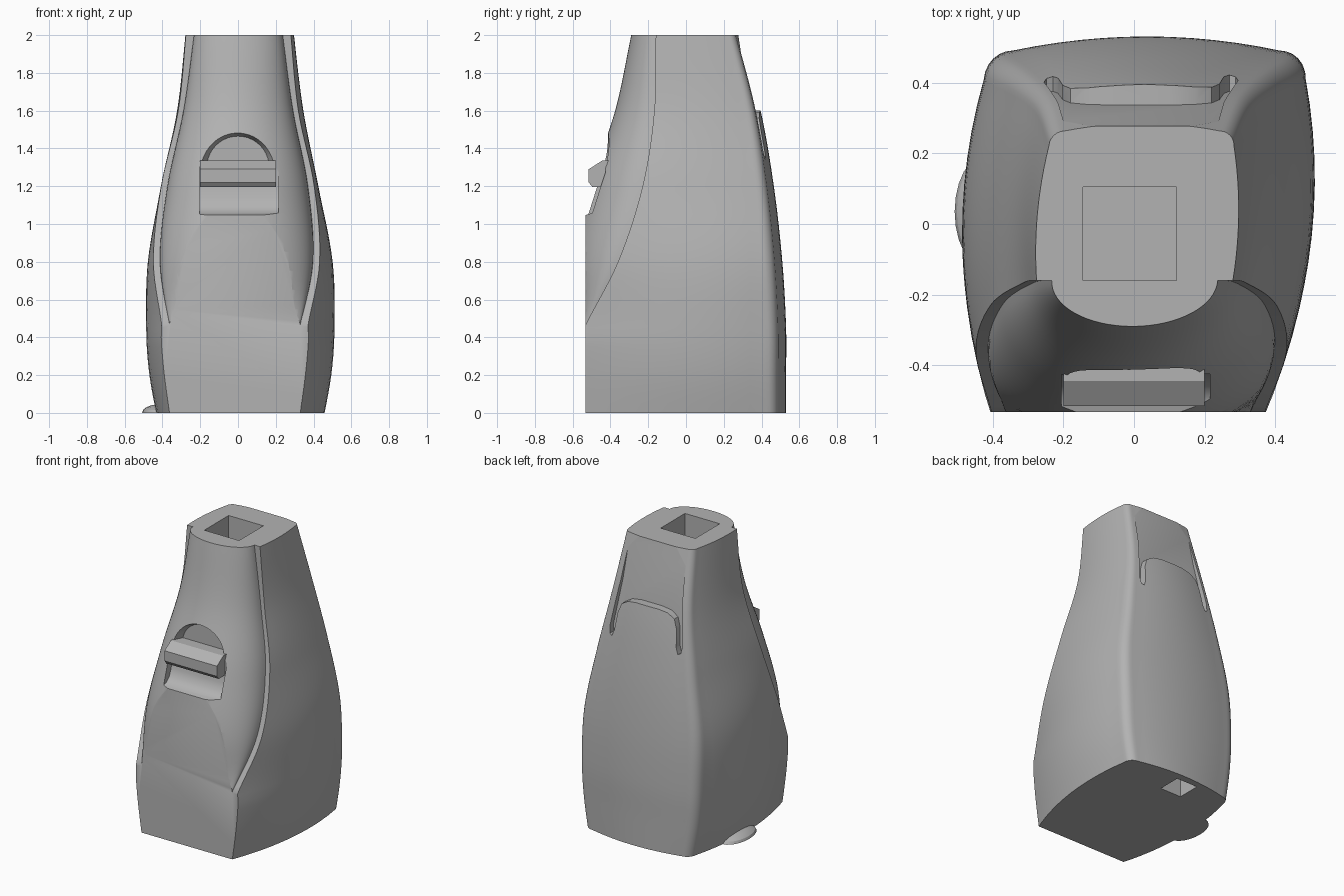
import bpy
import bmesh
import math

cube = bpy.data.objects.get("Cube")
if cube:
    bpy.data.objects.remove(cube, do_unlink=True)

grey = bpy.data.materials.new("plain_grey")
grey.use_nodes = True
colour = (0.45, 0.45, 0.45, 1)
grey.diffuse_color = colour
grey.node_tree.nodes["Principled BSDF"].inputs["Base Color"].default_value = colour

LEVELS = [-0.1, 0.2, 0.45, 0.8, 1.2, 1.6, 2.0, 2.1]


def curve(values, z):
    """Smooth curve through one value per level."""
    n = len(LEVELS)

    def slope(k):
        a, b = max(k - 1, 0), min(k + 1, n - 1)
        return (values[b] - values[a]) / (LEVELS[b] - LEVELS[a])

    i = 0
    while i < n - 2 and z > LEVELS[i + 1]:
        i += 1
    d = LEVELS[i + 1] - LEVELS[i]
    t = (z - LEVELS[i]) / d
    return ((1 + 2 * t) * (1 - t) ** 2 * values[i] + t * (1 - t) ** 2 * d * slope(i)
            + t * t * (3 - 2 * t) * values[i + 1] + t * t * (t - 1) * d * slope(i + 1))


def loft(name, rings):
    """Closed solid through rings with equal point counts."""
    bm = bmesh.new()
    loops = [[bm.verts.new(p) for p in ring] for ring in rings]
    for a, b in zip(loops, loops[1:]):
        for i in range(len(a)):
            j = (i + 1) % len(a)
            bm.faces.new((a[i], a[j], b[j], b[i]))
    bm.faces.new(loops[0])
    bm.faces.new(loops[-1])
    bmesh.ops.recalc_face_normals(bm, faces=bm.faces)
    mesh = bpy.data.meshes.new(name)
    bm.to_mesh(mesh)
    bm.free()
    mesh.materials.append(grey)
    obj = bpy.data.objects.new(name, mesh)
    bpy.context.collection.objects.link(obj)
    return obj


def box(name, x, y, z):
    return loft(name, [[(x[0], y[0], h), (x[1], y[0], h), (x[1], y[1], h), (x[0], y[1], h)]
                       for h in z])


def combine(target, tool, operation):
    """Apply a boolean, then discard the tool."""
    mod = target.modifiers.new(operation, "BOOLEAN")
    mod.operation = operation
    mod.solver = "EXACT"
    mod.object = tool
    bpy.context.view_layer.objects.active = target
    bpy.ops.object.modifier_apply(modifier=mod.name)
    bpy.data.objects.remove(tool, do_unlink=True)


def mirrored(half, z):
    """Full ring from a right half, with the slight lean of the body."""
    full = half + [(-x, y) for x, y in reversed(half) if x > 0.0001]
    return [(x + 0.05 * y + 0.01, y, z) for x, y in full]


# Profiles of the shell and the neck, one value per level
WIDEST = [0.42, 0.475, 0.493, 0.487, 0.412, 0.332, 0.285, 0.278]
FRONT_WIDTH = [0.32, 0.36, 0.385, 0.44, 0.405, 0.318, 0.278, 0.272]
BACK = [0.53, 0.53, 0.53, 0.51, 0.465, 0.395, 0.285, 0.255]
SEAM = [-0.8, -0.65, -0.54, -0.36, -0.23, -0.168, -0.16, -0.16]
NECK_WIDTH = [0.25, 0.28, 0.342, 0.405, 0.372, 0.29, 0.235, 0.225]
NECK_FRONT = [-0.55, -0.56, -0.57, -0.6, -0.51, -0.375, -0.29, -0.27]


def shell_ring(z):
    w, f, back = curve(WIDEST, z), curve(FRONT_WIDTH, z), curve(BACK, z)
    seam = max(curve(SEAM, z), -0.57)
    b, r, bow = 0.92 * w, 0.15 * w, 0.075 * back
    end = back - bow - r
    half = []
    for i in range(13):
        s = i / 12
        x = f * 2 * (s - 0.5) * (s - 1) + w * 4 * s * (1 - s) + b * 2 * s * (s - 0.5)
        half.append((x, seam + s * (end - seam)))
    for i in range(1, 7):
        a = i / 6 * math.pi / 2
        half.append((b - r + r * math.cos(a), end + r * math.sin(a)))
    for i in range(1, 7):
        u = 1 - i / 6
        half.append(((b - r) * u, back - bow * u * u))
    return mirrored(half, z)


def neck_ring(z):
    w, seam = curve(NECK_WIDTH, z), max(curve(SEAM, z), -0.57)
    depth = max(seam - curve(NECK_FRONT, z), 0.02)
    half = [(w * math.sin(i / 16 * math.pi / 2),
             seam - depth * math.cos(i / 16 * math.pi / 2)) for i in range(17)]
    half.append((w * 0.9, 0.1))
    return mirrored(half, z)


body = loft("body", [shell_ring(-0.1 + 0.05 * i) for i in range(45)])
combine(body, loft("neck", [neck_ring(0.2 + 0.05 * i) for i in range(39)]), "UNION")

# Finger recess: arched upper pocket and scooped lower pocket


def arch(radius, height, y):
    pts = [(radius * math.cos(i / 20 * math.pi), y, 1.3 + height * math.sin(i / 20 * math.pi))
           for i in range(21)]
    return pts


combine(body, loft("upper_pocket", [arch(0.165, 0.165, -0.37), arch(0.19, 0.185, -0.42),
                                    arch(0.26, 0.27, -0.6)]), "DIFFERENCE")
scoop = [(-0.7, 1.0), (-0.54, 1.045), (-0.49, 1.06), (-0.455, 1.09), (-0.435, 1.14),
         (-0.425, 1.2), (-0.425, 1.32), (-0.7, 1.32)]
combine(body, loft("lower_pocket", [[(x, y, z) for y, z in scoop]
                                    for x in (-0.205, 0.215)]), "DIFFERENCE")

# Grip bar across the recess
bar = [(-0.36, 1.2), (-0.47, 1.195), (-0.495, 1.195), (-0.515, 1.22), (-0.515, 1.29),
       (-0.445, 1.335), (-0.36, 1.335)]
combine(body, loft("grip_bar", [[(x, y, z) for y, z in bar] for x in (-0.2, 0.2)]), "UNION")

# Recess on the back, wrapping around an arched panel
half = [(0.2, 2.15), (0.235, 1.7), (0.275, 1.4), (0.268, 1.35), (0.25, 1.34), (0.235, 1.38),
        (0.222, 1.5), (0.2, 1.56), (0.15, 1.59), (0.08, 1.6)]
outline = half + [(-x, z) for x, z in reversed(half)]
combine(body, loft("back_recess", [[(x + 0.02, 0.337 - 0.15 * (z - 1.6) + d, z)
                                    for x, z in outline] for d in (0, 0.4)]), "DIFFERENCE")

# Thin flap at the foot of one side
dome = []
for i in range(9):
    a = (i / 8 - 0.5) * math.pi * 0.96
    dome.append([(-0.42 + 0.088 * math.cos(a) * math.cos(k / 12 * math.pi),
                  0.035 + 0.16 * math.cos(a) * math.sin(k / 12 * math.pi),
                  0.045 * math.sin(a)) for k in range(24)])
combine(body, loft("side_flap", dome), "UNION")

# Flat front, top and base, then the square sockets
for trim in (box("front_trim", (-1, 1), (-2, -0.533), (-1, 3)),
             box("top_trim", (-1, 1), (-1, 1), (2, 3)),
             box("base_trim", (-1, 1), (-1, 1), (-1, 0)),
             box("top_socket", (-0.145, 0.12), (-0.16, 0.105), (1.5, 2.2)),
             box("base_socket", (-0.11, 0.05), (0.32, 0.48), (-0.2, 0.2))):
    combine(body, trim, "DIFFERENCE")

bpy.ops.object.select_all(action="DESELECT")
body.select_set(True)
bpy.context.view_layer.objects.active = body
bpy.ops.object.shade_smooth_by_angle(angle=math.radians(30))
